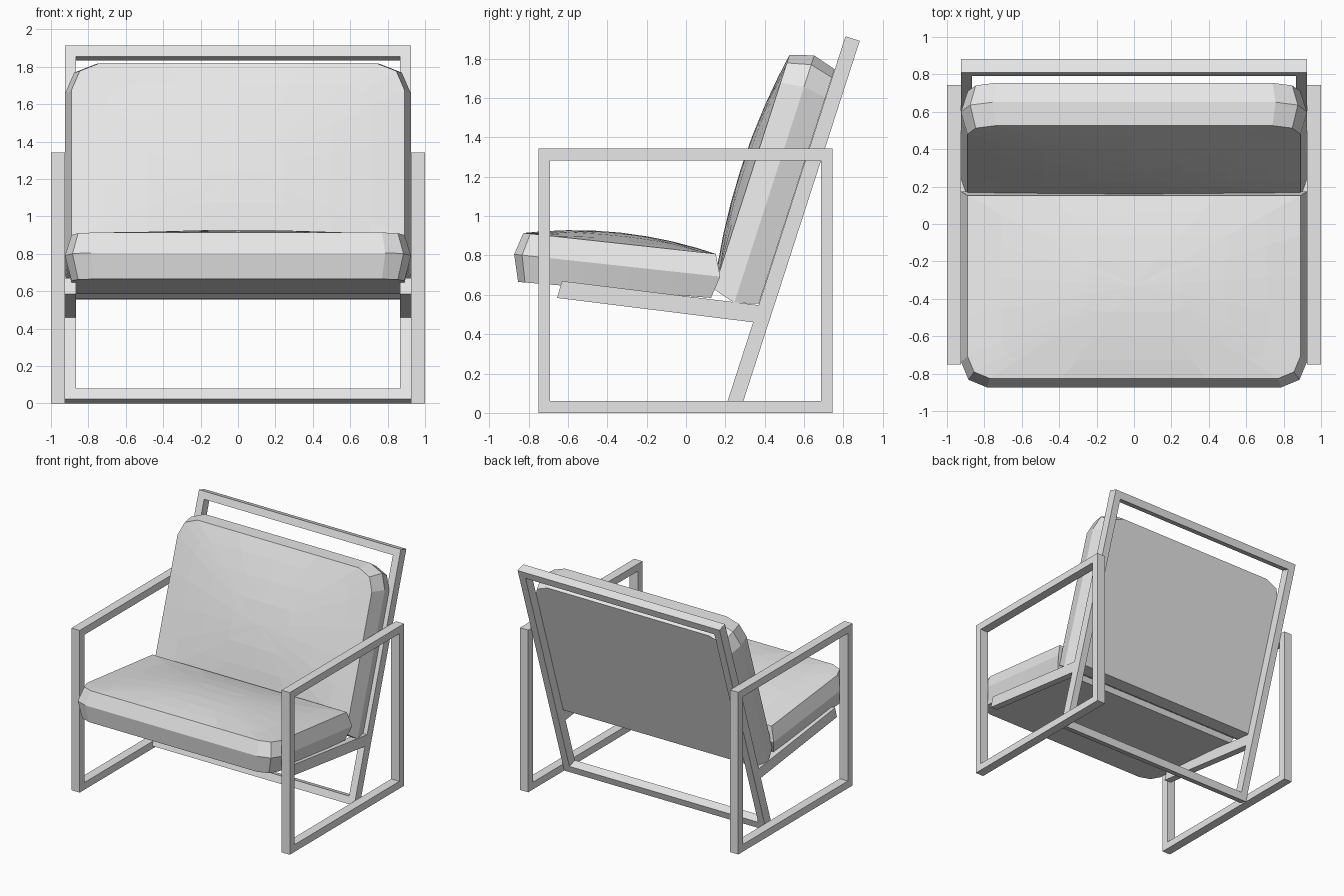
import bpy, bmesh, math
from mathutils import Matrix, Vector

old = bpy.data.objects.get("Cube")
if old:
    bpy.data.objects.remove(old, do_unlink=True)

GREY = (0.8, 0.8, 0.8, 1.0)
mat = bpy.data.materials.new("light_grey")
mat.use_nodes = True
mat.diffuse_color = GREY
mat.node_tree.nodes["Principled BSDF"].inputs["Base Color"].default_value = GREY


def finish(name, bm, matrix):
    bmesh.ops.transform(bm, matrix=matrix, verts=bm.verts)
    bmesh.ops.recalc_face_normals(bm, faces=bm.faces)
    mesh = bpy.data.meshes.new(name)
    bm.to_mesh(mesh)
    bm.free()
    mesh.materials.append(mat)
    bpy.context.collection.objects.link(bpy.data.objects.new(name, mesh))


def bridge(bm, a, b):
    n = len(a)
    for i in range(n):
        bm.faces.new((a[i], a[(i + 1) % n], b[(i + 1) % n], b[i]))


def rot(degrees, axis):
    return Matrix.Rotation(math.radians(degrees), 4, axis)


def frame(name, w, h, bar, depth, matrix):
    """Rectangular frame of square-cut bars, standing on local y = 0."""
    bm = bmesh.new()

    def loop(inset, z):
        x = w / 2 - inset
        return [bm.verts.new((px, py, z)) for px, py in
                ((-x, inset), (x, inset), (x, h - inset), (-x, h - inset))]

    loops = [loop(0, 0), loop(0, depth), loop(bar, depth), loop(bar, 0)]
    for i in range(4):
        bridge(bm, loops[i], loops[(i + 1) % 4])
    finish(name, bm, matrix)


def outline(half, y0, y1, r):
    """Cushion outline: square rear corners, rounded front corners."""
    k = r * (1 - math.sqrt(0.5))
    p = [(-half, y0), (half, y0), (half, y1 - r), (half - k, y1 - k), (half - r, y1),
         (r - half, y1), (k - half, y1 - k), (-half, y1 - r)]
    pts = []
    for i, a in enumerate(p):
        a, b = Vector(a), Vector(p[(i + 1) % len(p)])
        steps = 4 if i in (0, 1, 4, 7) else 1
        pts += [a.lerp(b, t / steps) for t in range(steps)]
    return pts


def cushion(name, half, length, thick, r, bulge, sag, matrix):
    """Padded block with a swollen rim and a domed face."""
    bm = bmesh.new()
    rim = 0.035
    base = outline(half, 0, length, r)
    wide = outline(half + rim, -rim, length + rim, r + rim / 2)
    centre = Vector((0, length / 2))
    bottom = [bm.verts.new((p.x, p.y, -sag * p.y / length)) for p in base]
    middle = [bm.verts.new((p.x, p.y, thick / 2)) for p in wide]
    top = [bm.verts.new((p.x, p.y, thick)) for p in base]
    bm.faces.new(bottom)
    bridge(bm, bottom, middle)
    bridge(bm, middle, top)
    for s in (0.8, 0.55, 0.28):
        ring = []
        for p in base:
            q = centre.lerp(p, s)
            a, b = q.x / half, (q.y - centre.y) / centre.y
            ring.append(bm.verts.new((q.x, q.y, thick + bulge * (1 - a * a) * (1 - b * b))))
        bridge(bm, top, ring)
        top = ring
    tip = bm.verts.new((0, centre.y, thick + bulge))
    for i, v in enumerate(top):
        bm.faces.new((v, top[(i + 1) % len(top)], tip))
    finish(name, bm, matrix)


# Side frames, serving as legs and armrests
for name, x in (("left_side_frame", 0.925), ("right_side_frame", -1.0)):
    frame(name, 1.495, 1.343, 0.06, 0.075,
          Matrix.Translation((x, -0.003, 0)) @ rot(90, 'Z') @ rot(90, 'X'))

# Leaning back frame
frame("back_frame", 1.85, 1.986, 0.06, 0.076,
      Matrix.Translation((0, 0.272, 0)) @ rot(72.1, 'X'))

# Seat rails running forward from the back frame
for name, x in (("left_seat_rail", 0.865), ("right_seat_rail", -0.925)):
    bm = bmesh.new()
    ends = [[bm.verts.new((x + dx, y, z)) for y, z in
             ((-0.655, 0.584), (0.343, 0.46), (0.371, 0.547), (-0.63, 0.67))]
            for dx in (0, 0.06)]
    bridge(bm, ends[0], ends[1])
    for end in ends:
        bm.faces.new(end)
    finish(name, bm, Matrix())

# Seat and back cushions
cushion("seat_cushion", 0.89, 0.983, 0.225, 0.12, 0.055, 0.025,
        Matrix.Translation((0, 0.127, 0.584)) @ rot(-6.2, 'X') @ rot(180, 'Z'))
cushion("back_cushion", 0.89, 1.251, 0.24, 0.15, 0.058, 0,
        Matrix.Translation((0, 0.37, 0.555)) @ rot(72.1, 'X'))
